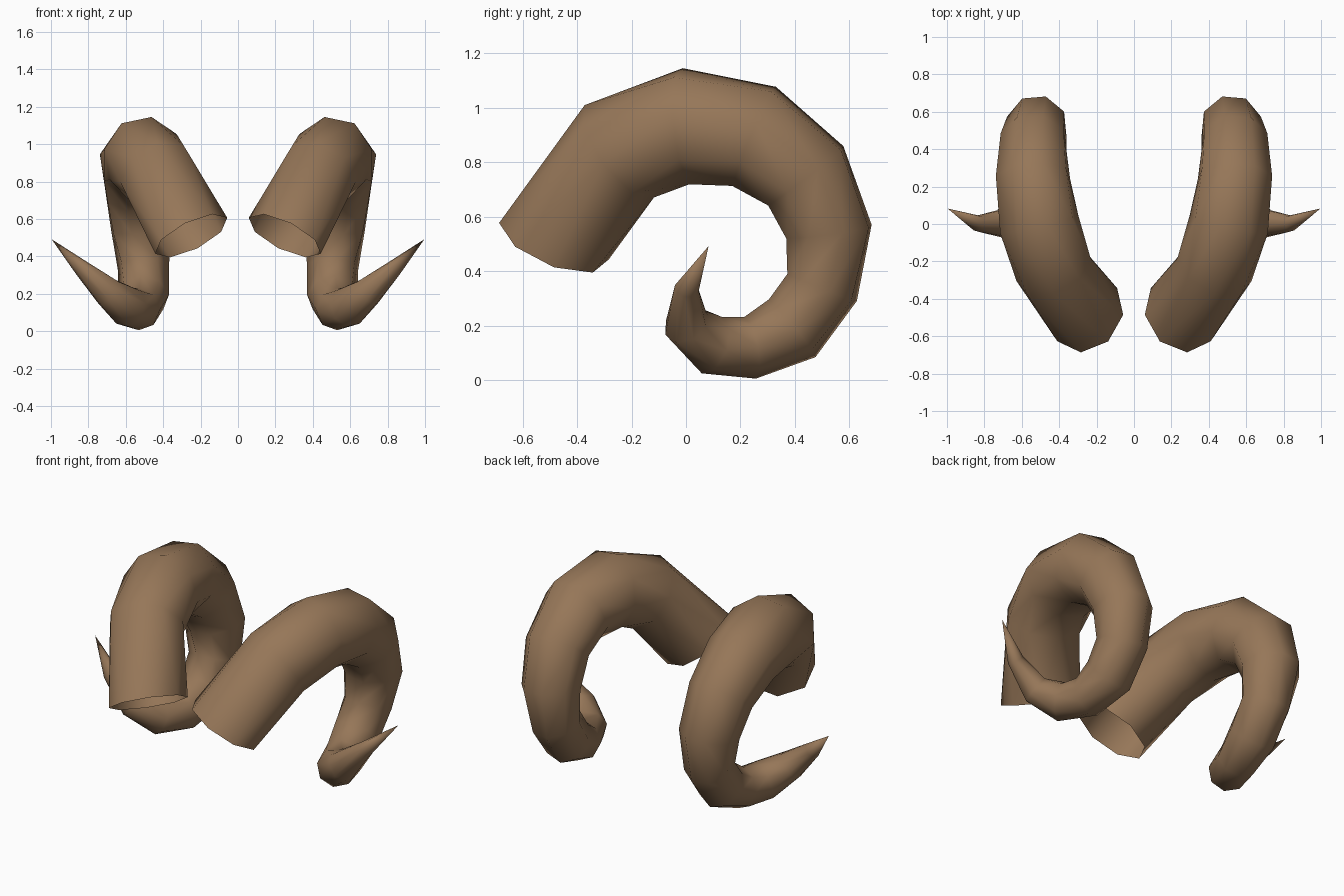
import bpy, bmesh, math
from mathutils import Vector

if "Cube" in bpy.data.objects:
    bpy.data.objects.remove(bpy.data.objects["Cube"])

SIDES = 8
# Horn path: x, y, z, radius, roll in degrees
RINGS = [
    (0.25, -0.485, 0.51, 0.215, 10),
    (0.43, -0.245, 0.84, 0.212, 0),
    (0.507, 0.0, 0.932, 0.218, -12),
    (0.54, 0.25, 0.895, 0.205, -14),
    (0.537, 0.44, 0.75, 0.183, -16),
    (0.52, 0.525, 0.545, 0.166, -17),
    (0.505, 0.50, 0.34, 0.14, -12),
    (0.505, 0.39, 0.19, 0.137, -6),
    (0.53, 0.235, 0.118, 0.115, 0),
    (0.585, 0.095, 0.128, 0.11, 0),
    (0.69, 0.0, 0.205, 0.085, 0),
    (0.835, 0.003, 0.337, 0.045, 0),
]
TIP = Vector((0.997, 0.083, 0.492))
BASE_AXIS = Vector((0.42, 0.35, 0.84)).normalized()

brown = bpy.data.materials.new("horn brown")
brown.diffuse_color = (0.305, 0.183, 0.098, 1)
brown.use_nodes = True
brown.node_tree.nodes["Principled BSDF"].inputs["Base Color"].default_value = brown.diffuse_color


def build_horn(name, side):
    """Tapered octagonal tube swept along the spiral, open at its base."""
    bm = bmesh.new()
    centres = [Vector(r[:3]) for r in RINGS] + [TIP]
    loops = []
    for i, (x, y, z, rad, roll) in enumerate(RINGS):
        c = centres[i]
        if i == 0:
            t = BASE_AXIS
        else:
            t = ((c - centres[i - 1]).normalized()
                 + (centres[i + 1] - c).normalized()).normalized()
        u = Vector((1, 0, 0))
        u = (u - t * u.dot(t)).normalized()
        v = t.cross(u)
        ring = []
        for k in range(SIDES):
            a = math.radians(roll) + math.tau * k / SIDES
            p = c + (u * math.cos(a) + v * math.sin(a)) * rad
            ring.append(bm.verts.new((p.x * side, p.y, p.z)))
        loops.append(ring)
    tip = bm.verts.new((TIP.x * side, TIP.y, TIP.z))
    for k in range(SIDES):
        n = (k + 1) % SIDES
        for a, b in zip(loops, loops[1:]):
            bm.faces.new((a[k], a[n], b[n], b[k]))
        bm.faces.new((loops[-1][k], loops[-1][n], tip))
    # the left horn is mirrored, so its faces are turned outward again
    if side < 0:
        bmesh.ops.reverse_faces(bm, faces=bm.faces[:])
    for f in bm.faces:
        f.smooth = True
    me = bpy.data.meshes.new(name)
    bm.to_mesh(me)
    bm.free()
    me.materials.append(brown)
    ob = bpy.data.objects.new(name, me)
    bpy.context.collection.objects.link(ob)
    return ob


build_horn("right_horn", 1)
build_horn("left_horn", -1)
